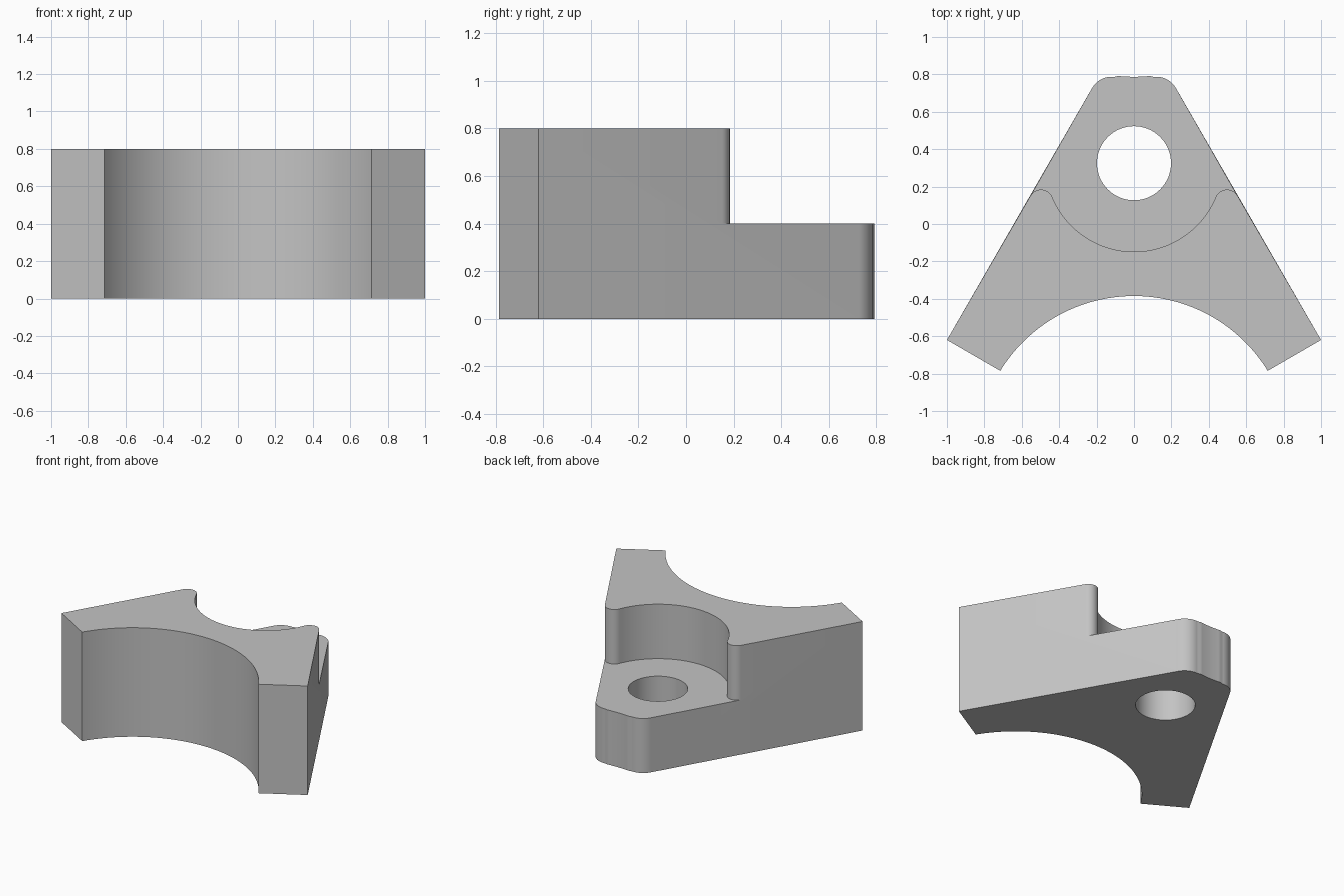
import bpy, bmesh
from math import cos, sin, radians
from mathutils import Vector

cube = bpy.data.objects.get("Cube")
if cube:
    bpy.data.objects.remove(cube, do_unlink=True)

FLOOR, TOP = 0.4, 0.8


def arc(cx, cy, r, start, end, n):
    """Points along an arc, angles in degrees."""
    angles = [radians(start + (end - start) * i / n) for i in range(n + 1)]
    return [(cx + r * cos(a), cy + r * sin(a)) for a in angles]


# Plan curves of the +x half
saddle = arc(0, -1.224, 0.839, 90, 31.55, 32)
corner = (1.0, -0.62)
pocket = arc(0.497, 0.119, 0.065, 30, 157.5, 16) + arc(0, 0.325, 0.473, -22.5, -90, 32)[1:]
nose = arc(0.12, 0.667, 0.12, 30, 97.2, 14) + arc(0, 1.619, 0.832, -82.8, -90, 6)[1:]
hole = arc(0, 0.325, 0.198, 90, -90, 32)

bm = bmesh.new()


def face(points):
    bm.faces.new([bm.verts.new(p) for p in points])


def flat(points, z):
    face([(x, y, z) for x, y in points])


def wall(points, low, high):
    for a, b in zip(points, points[1:]):
        face([(*a, low), (*b, low), (*b, high), (*a, high)])


# Underside, step floor and top
flat(saddle + [corner] + nose + hole, 0)
flat(nose + hole + pocket[::-1], FLOOR)
flat(saddle + [corner] + pocket, TOP)

# Curved walls and foot end
wall(saddle + [corner], 0, TOP)
wall(nose, 0, FLOOR)
wall(hole, 0, FLOOR)
wall(pocket, FLOOR, TOP)

# Stepped slanted side
face([(*corner, 0), (*nose[0], 0), (*nose[0], FLOOR),
      (*pocket[0], FLOOR), (*pocket[0], TOP), (*corner, TOP)])

# Weld the half and mirror it across x
bmesh.ops.remove_doubles(bm, verts=bm.verts[:], dist=0.0005)
bmesh.ops.mirror(bm, geom=bm.verts[:] + bm.edges[:] + bm.faces[:],
                 axis='X', merge_dist=0.0005)
bmesh.ops.remove_doubles(bm, verts=bm.verts[:], dist=0.0005)
bmesh.ops.recalc_face_normals(bm, faces=bm.faces[:])

mesh = bpy.data.meshes.new("saddle_bracket")
bm.to_mesh(mesh)
bm.free()
bracket = bpy.data.objects.new("saddle_bracket", mesh)
bpy.context.collection.objects.link(bracket)

# Plain grey finish
grey = bpy.data.materials.new("plain_grey")
grey.use_nodes = True
colour = (0.55, 0.55, 0.55, 1)
grey.diffuse_color = colour
grey.node_tree.nodes["Principled BSDF"].inputs["Base Color"].default_value = colour
mesh.materials.append(grey)

bpy.ops.object.select_all(action='DESELECT')
bracket.select_set(True)
bpy.context.view_layer.objects.active = bracket
bpy.ops.object.shade_smooth_by_angle(angle=radians(30))
